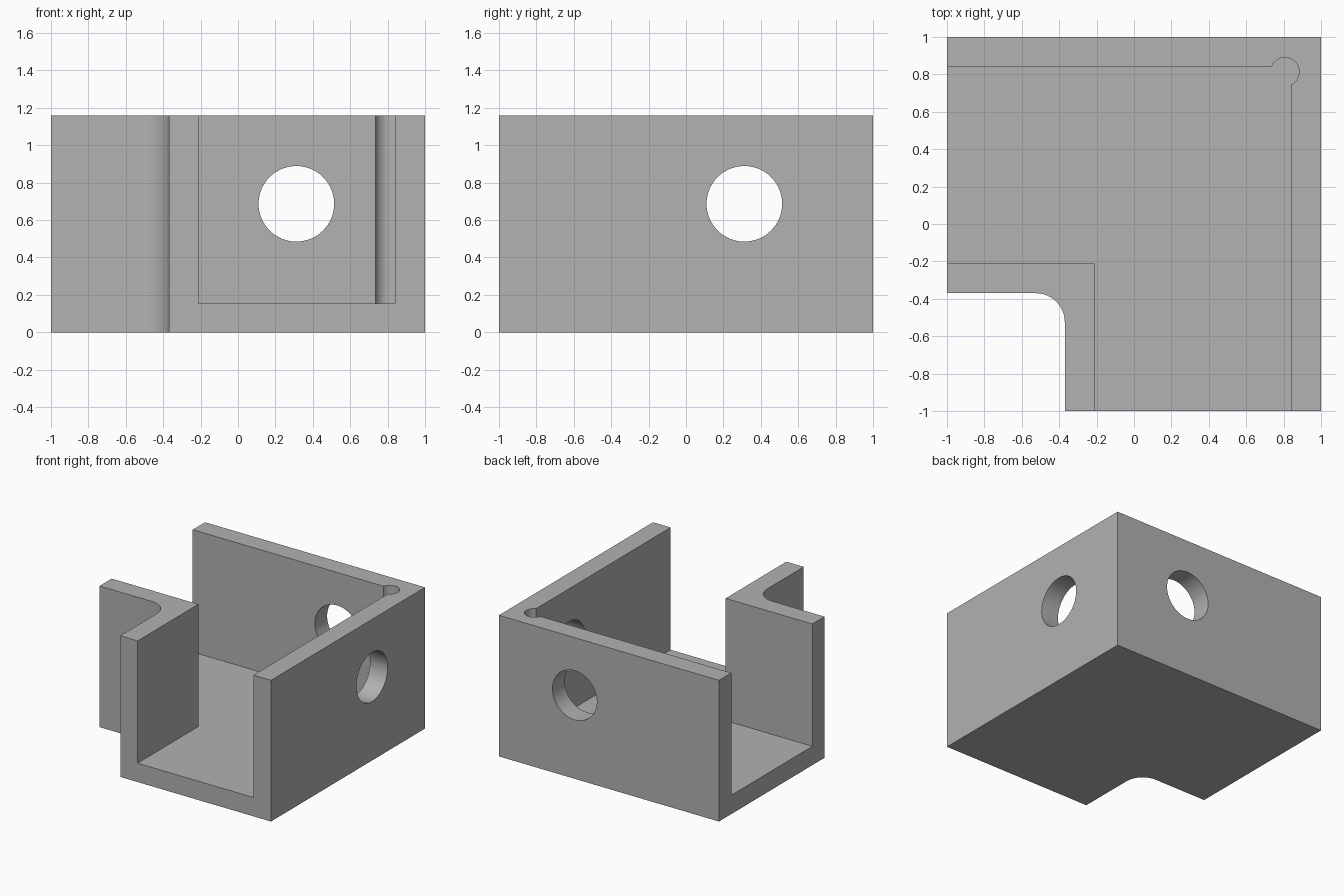
import bpy, bmesh, math
from mathutils import Matrix, Vector

cube = bpy.data.objects.get("Cube")
if cube:
    bpy.data.objects.remove(cube, do_unlink=True)

HEIGHT, FLOOR = 1.16, 0.155
WALL_IN = 0.84       # inner face of the two long walls
NOTCH = -0.37        # outer face of the notch walls
NOTCH_IN = -0.212    # inner face of the notch walls
FILLET = 0.155

grey = bpy.data.materials.new("plain grey")
grey.use_nodes = True
colour = (0.445, 0.445, 0.445, 1)
grey.diffuse_color = colour
grey.node_tree.nodes["Principled BSDF"].inputs["Base Color"].default_value = colour


def make_object(name, bm):
    bmesh.ops.recalc_face_normals(bm, faces=bm.faces)
    mesh = bpy.data.meshes.new(name)
    bm.to_mesh(mesh)
    bm.free()
    mesh.materials.append(grey)
    obj = bpy.data.objects.new(name, mesh)
    bpy.context.collection.objects.link(obj)
    return obj


def prism(name, outline, z0, z1):
    bm = bmesh.new()
    face = bm.faces.new([bm.verts.new((x, y, z0)) for x, y in outline])
    top = bmesh.ops.extrude_face_region(bm, geom=[face])["geom"]
    verts = [v for v in top if isinstance(v, bmesh.types.BMVert)]
    bmesh.ops.translate(bm, verts=verts, vec=(0, 0, z1 - z0))
    return make_object(name, bm)


def cylinder(name, radius, depth, centre, axis):
    bm = bmesh.new()
    turn = Vector((0, 0, 1)).rotation_difference(Vector(axis)).to_matrix().to_4x4()
    bmesh.ops.create_cone(bm, cap_ends=True, segments=64, radius1=radius,
                          radius2=radius, depth=depth,
                          matrix=Matrix.Translation(centre) @ turn)
    return make_object(name, bm)


# L-shaped block with a rounded inside corner
c = NOTCH - FILLET
arc = [(c + FILLET * math.cos(a), c + FILLET * math.sin(a))
       for a in (math.pi / 2 * i / 16 for i in range(17))]
outline = [(NOTCH, -1), (1, -1), (1, 1), (-1, 1), (-1, NOTCH)] + arc[::-1]
body = prism("corner_channel", outline, 0, HEIGHT)

# L-shaped channel, corner relief and the two wall holes
channel = [(NOTCH_IN, -1.2), (WALL_IN, -1.2), (WALL_IN, WALL_IN),
           (-1.2, WALL_IN), (-1.2, NOTCH_IN), (NOTCH_IN, NOTCH_IN)]
top = HEIGHT + 0.2
cutters = [
    prism("channel_cutter", channel, FLOOR, top),
    cylinder("relief_cutter", 0.076, top - FLOOR,
             (0.807, 0.814, (top + FLOOR) / 2), (0, 0, 1)),
    cylinder("side_hole_cutter", 0.202, 0.5, (0.95, 0.312, 0.687), (1, 0, 0)),
    cylinder("back_hole_cutter", 0.202, 0.5, (0.312, 0.95, 0.687), (0, 1, 0)),
]
bpy.context.view_layer.objects.active = body
for cutter in cutters:
    mod = body.modifiers.new(cutter.name, "BOOLEAN")
    mod.operation = "DIFFERENCE"
    mod.solver = "EXACT"
    mod.object = cutter
    bpy.ops.object.modifier_apply(modifier=mod.name)
for cutter in cutters:
    bpy.data.objects.remove(cutter, do_unlink=True)

# Smooth the curved walls, keep the corners crisp
bpy.ops.object.select_all(action="DESELECT")
body.select_set(True)
bpy.ops.object.shade_smooth_by_angle(angle=math.radians(30))
